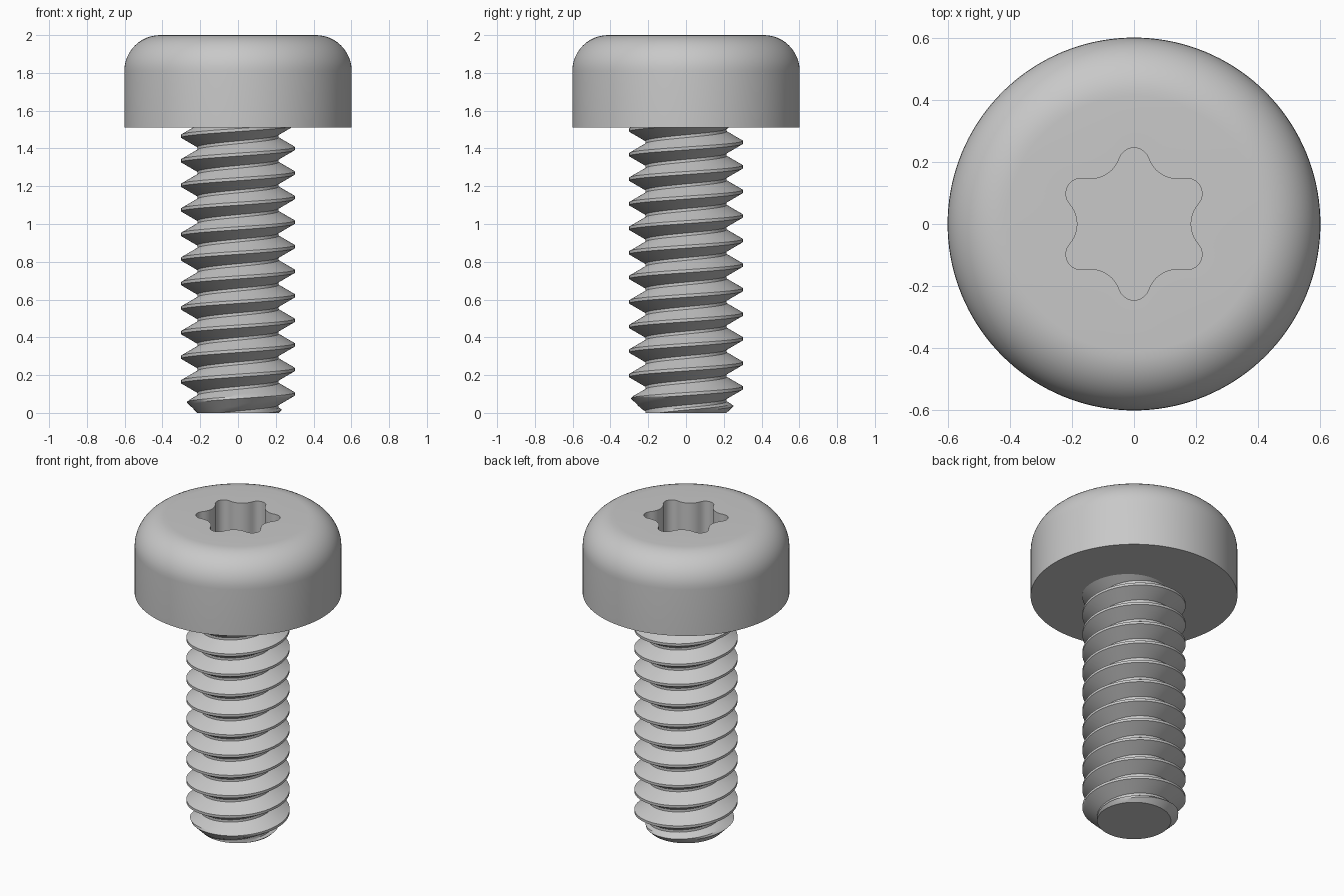
import bpy
import bmesh
from math import sin, cos, pi, sqrt, radians

if "Cube" in bpy.data.objects:
    bpy.data.objects.remove(bpy.data.objects["Cube"])

steel = bpy.data.materials.new("grey_steel")
steel.use_nodes = True
GREY = (0.58, 0.58, 0.58, 1)
steel.diffuse_color = GREY
steel.node_tree.nodes["Principled BSDF"].inputs["Base Color"].default_value = GREY

SEG = 144
HEAD_BASE = 1.512


def finish(bm, name, angle):
    bmesh.ops.recalc_face_normals(bm, faces=bm.faces)
    mesh = bpy.data.meshes.new(name)
    bm.to_mesh(mesh)
    bm.free()
    ob = bpy.data.objects.new(name, mesh)
    bpy.context.collection.objects.link(ob)
    mesh.materials.append(steel)
    bpy.ops.object.select_all(action="DESELECT")
    ob.select_set(True)
    bpy.context.view_layer.objects.active = ob
    bpy.ops.object.shade_smooth_by_angle(angle=radians(angle))


def bridge(bm, a, b, closed=True):
    n = len(a)
    for i in range(n if closed else n - 1):
        j = (i + 1) % n
        bm.faces.new((a[i], a[j], b[j], b[i]))


# Six-lobed socket outline: outer lobe arcs tangent to inner valley arcs
TIP, VALLEY, LOBE = 0.246, 0.183, 0.05
lobe_c = TIP - LOBE
valley_c = ((VALLEY - LOBE) ** 2 - lobe_c ** 2) / (2 * (VALLEY - LOBE) - 2 * lobe_c * cos(pi / 6))
valley_r = valley_c - VALLEY
mix = LOBE / (LOBE + valley_r)
tangent_y = mix * valley_c * sin(pi / 6)
tangent_x = lobe_c + mix * (valley_c * cos(pi / 6) - lobe_c)


def socket_radius(t):
    a = abs((t - pi / 2 + pi / 6) % (pi / 3) - pi / 6)
    if sin(a) * tangent_x < cos(a) * tangent_y:
        return lobe_c * cos(a) + sqrt(max(0, LOBE ** 2 - (lobe_c * sin(a)) ** 2))
    b = pi / 6 - a
    return valley_c * cos(b) - sqrt(max(0, valley_r ** 2 - (valley_c * sin(b)) ** 2))


# Head: turned profile with rounded shoulder, flowing into the socket
bm = bmesh.new()
HEAD_R, FILLET = 0.602, 0.19


def ring(radius, z):
    verts = []
    for i in range(SEG):
        t = 2 * pi * i / SEG
        r = radius(t) if callable(radius) else radius
        verts.append(bm.verts.new((r * cos(t), r * sin(t), z)))
    return verts


rings = [ring(HEAD_R, HEAD_BASE)]
for k in range(13):
    a = pi / 2 * k / 12
    rings.append(ring(HEAD_R - FILLET + FILLET * cos(a), 2 - FILLET + FILLET * sin(a)))
rings += [ring(socket_radius, 2), ring(socket_radius, 1.75)]
for lower, upper in zip(rings, rings[1:]):
    bridge(bm, lower, upper)
bm.faces.new(rings[0])
bm.faces.new(rings[-1])
finish(bm, "head", 30)

# Threaded shank: thread profile swept up a right-handed helix
PITCH, MAJOR, MINOR = 0.13, 0.301, 0.215
CREST, FLANK, SUB, STEPS = 0.016, 0.0495, 4, 72
CREST_Z = 0.10
corners = [(-CREST / 2, MAJOR), (CREST / 2, MAJOR), (CREST / 2 + FLANK, MINOR),
           (PITCH - CREST / 2 - FLANK, MINOR), (PITCH - CREST / 2, MAJOR)]
profile = []
for (z0, r0), (z1, r1) in zip(corners, corners[1:]):
    profile += [(z0 + (z1 - z0) * s / SUB, r0 + (r1 - r0) * s / SUB) for s in range(SUB)]
profile.append(corners[-1])

bm = bmesh.new()
previous = None
for k in range(-3 * STEPS, 14 * STEPS):
    t = 2 * pi * k / STEPS
    row = [bm.verts.new((r * cos(t), r * sin(t), CREST_Z + z + PITCH * k / STEPS)) for z, r in profile]
    if previous:
        bridge(bm, previous, row, closed=False)
    previous = row
bmesh.ops.remove_doubles(bm, verts=bm.verts, dist=0.0005)

# Trim both ends flat, chamfer the tip and cap it
for z, direction in ((0, -1), (HEAD_BASE + 0.01, 1)):
    bmesh.ops.bisect_plane(bm, geom=bm.verts[:] + bm.edges[:] + bm.faces[:],
                           plane_co=(0, 0, z), plane_no=(0, 0, direction), clear_outer=True)
for v in bm.verts:
    r = v.co.xy.length
    limit = MINOR + v.co.z
    if r > limit:
        v.co.x *= limit / r
        v.co.y *= limit / r
bmesh.ops.holes_fill(bm, edges=[e for e in bm.edges if e.is_boundary], sides=0)
finish(bm, "threaded_shank", 25)
